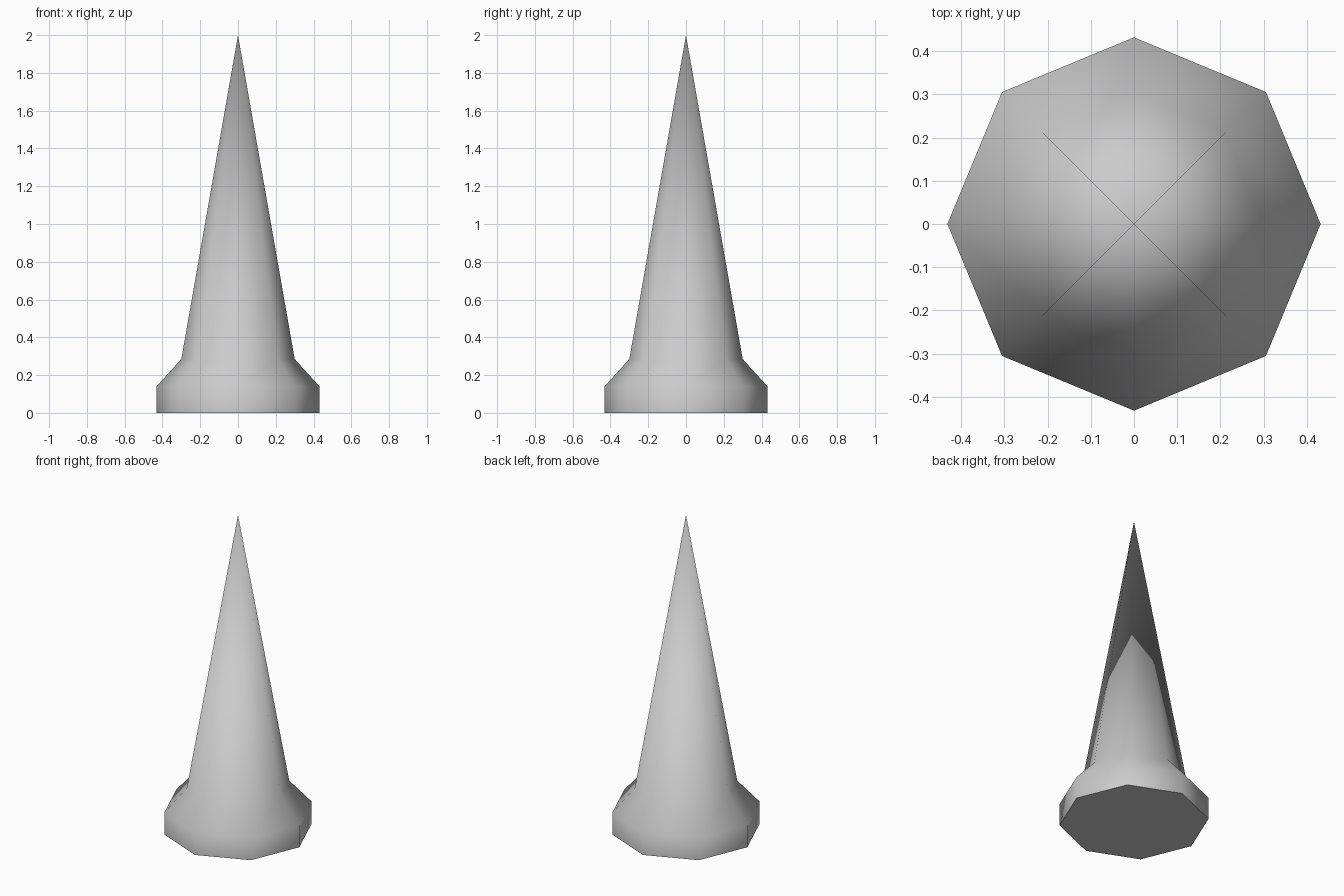
import bpy, bmesh
from math import cos, sin, tau, radians

cube = bpy.data.objects.get("Cube")
if cube:
    bpy.data.objects.remove(cube, do_unlink=True)

SIDES = 8
TIP_HEIGHT = 2.0
# (radius, height) rings: foot, top of the collar, foot of the cone
PROFILE = [(0.432, 0.0), (0.432, 0.14), (0.3, 0.285)]

# Plain grey
grey = bpy.data.materials.new("grey")
grey.use_nodes = True
colour = (0.6, 0.6, 0.6, 1)
grey.diffuse_color = colour
grey.node_tree.nodes["Principled BSDF"].inputs["Base Color"].default_value = colour


def make_ring(bm, radius, height):
    angles = [tau * i / SIDES for i in range(SIDES)]
    return [bm.verts.new((radius * cos(a), radius * sin(a), height)) for a in angles]


bm = bmesh.new()
rings = [make_ring(bm, r, z) for r, z in PROFILE]

# Flat underside
bm.faces.new(reversed(rings[0]))

# Collar and its sloping shoulder
for low, high in zip(rings, rings[1:]):
    for i in range(SIDES):
        j = (i + 1) % SIDES
        bm.faces.new((low[i], low[j], high[j], high[i]))

# Cone up to the shared tip
tip = bm.verts.new((0, 0, TIP_HEIGHT))
for i in range(SIDES):
    bm.faces.new((rings[-1][i], rings[-1][(i + 1) % SIDES], tip))

bmesh.ops.recalc_face_normals(bm, faces=bm.faces)
mesh = bpy.data.meshes.new("spike")
bm.to_mesh(mesh)
bm.free()
mesh.materials.append(grey)

spike = bpy.data.objects.new("spike", mesh)
bpy.context.collection.objects.link(spike)

# Smooth sides, crisp rim around the underside
bpy.ops.object.select_all(action="DESELECT")
spike.select_set(True)
bpy.context.view_layer.objects.active = spike
bpy.ops.object.shade_smooth_by_angle(angle=radians(70))
